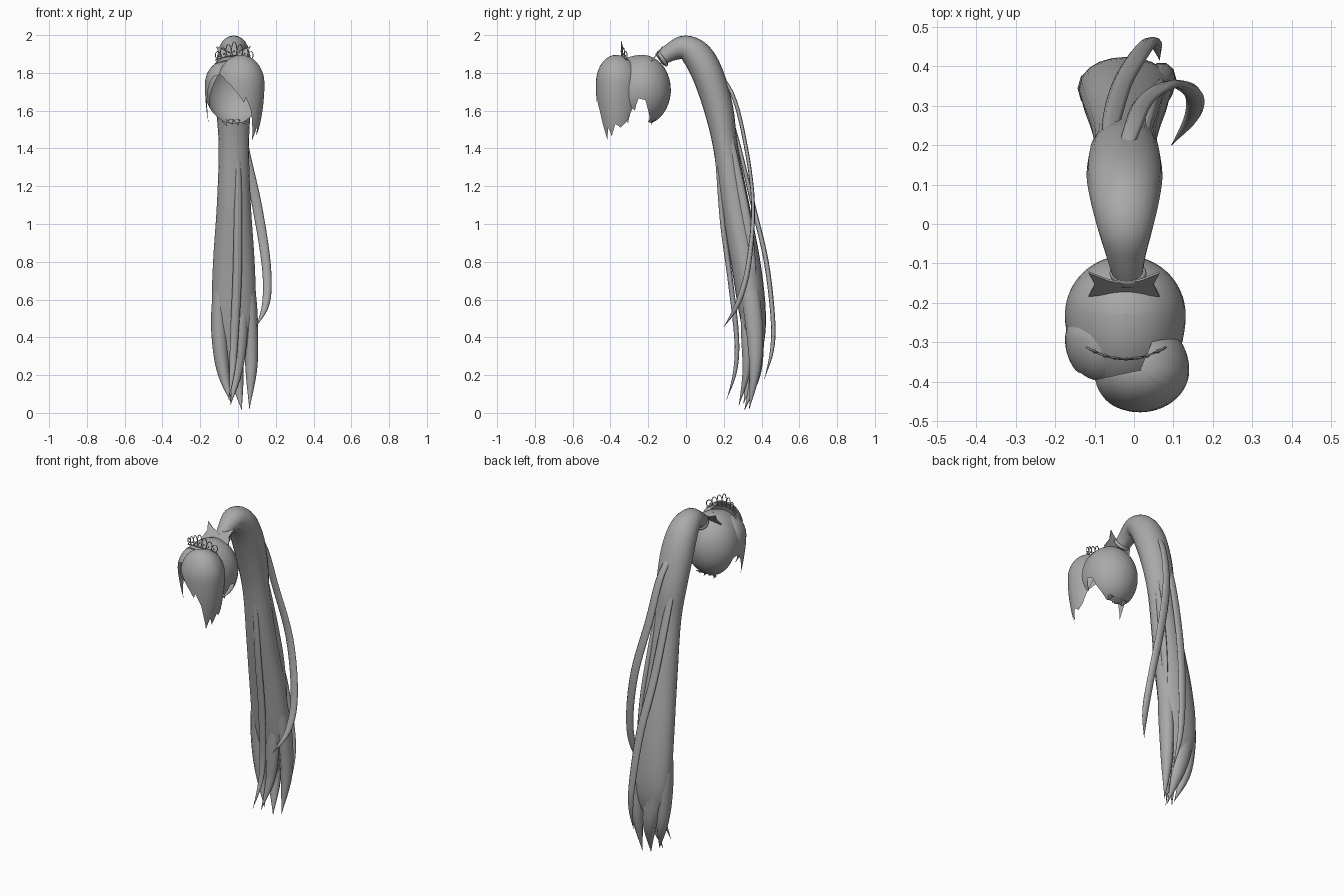
import bpy, bmesh, math
from mathutils import Vector, Matrix

cube = bpy.data.objects.get("Cube")
if cube:
    bpy.data.objects.remove(cube, do_unlink=True)

mat = bpy.data.materials.new("hair_grey")
mat.use_nodes = True
GREY = (0.4, 0.4, 0.4, 1)
mat.diffuse_color = GREY
mat.node_tree.nodes["Principled BSDF"].inputs["Base Color"].default_value = GREY


def finish(name, bm, smooth=True):
    """Turn a bmesh into a named, coloured object."""
    me = bpy.data.meshes.new(name)
    bm.to_mesh(me)
    bm.free()
    me.materials.append(mat)
    ob = bpy.data.objects.new(name, me)
    bpy.context.collection.objects.link(ob)
    for p in me.polygons:
        p.use_smooth = smooth
    return ob


def skin(bm, rows, closed):
    """Bridge neighbouring rows of vertices with quads."""
    for r, s in zip(rows, rows[1:]):
        n = len(r)
        for i in range(n if closed else n - 1):
            j = (i + 1) % n
            bm.faces.new((r[i], r[j], s[j], s[i]))


def spline(pts, steps):
    """Smooth path through control points of any dimension."""
    p = [pts[0]] + list(pts) + [pts[-1]]
    out = []
    for a, b, c, d in zip(p, p[1:], p[2:], p[3:]):
        for k in range(steps):
            t = k / steps
            out.append([0.5 * (2 * y + (z - x) * t + (2 * x - 5 * y + 4 * z - w) * t * t
                               + (3 * y - x - 3 * z + w) * t ** 3)
                        for x, y, z, w in zip(a, b, c, d)])
    return out + [list(pts[-1])]


def lock(name, pts, sides=10, steps=5):
    """Tapered lock of hair; each point is x, y, z, half width, half depth."""
    path = spline(pts, steps)
    bm = bmesh.new()
    rows = []
    for i, q in enumerate(path):
        a, b = path[max(i - 1, 0)], path[min(i + 1, len(path) - 1)]
        tan = (Vector(b[:3]) - Vector(a[:3])).normalized()
        side = (Vector((1, 0, 0)) - tan * tan.x).normalized()
        out = side.cross(tan)
        w, d = max(q[3], 0.001), max(q[4], 0.001)
        ring = []
        for k in range(sides):
            t = math.tau * k / sides
            ring.append(bm.verts.new(Vector(q[:3]) + side * w * math.cos(t) + out * d * math.sin(t)))
        rows.append(ring)
    skin(bm, rows, True)
    bm.faces.new(rows[0])
    bm.faces.new(rows[-1])
    bmesh.ops.recalc_face_normals(bm, faces=bm.faces)
    return finish(name, bm)


def lerp_table(table, a):
    for (a0, z0), (a1, z1) in zip(table, table[1:]):
        if a <= a1:
            return z0 + (z1 - z0) * (a - a0) / (a1 - a0)
    return table[-1][1]


def shell(name, centre, radii, back, edge, step, round_under):
    """Domed sheet of hair whose lower edge height follows the azimuth (0 = front)."""
    cx, cy, cz = centre
    rx, ry, rz = radii
    bm = bmesh.new()
    rows = []
    a0, a1 = edge[0][0], edge[-1][0]
    for i in range(round((a1 - a0) / step) + 1):
        deg = a0 + i * step
        a = math.radians(deg)
        h = (lerp_table(edge, deg) - cz) / rz
        end = math.acos(max(h, -1)) if (h > 0 or round_under) else math.pi / 2 - h
        col = []
        for k in range(17):
            q = max(end * k / 16, 0.01)
            if q < math.pi / 2 or round_under:
                r, z = math.sin(q), cz + rz * math.cos(q)
            else:
                drop = rz * (q - math.pi / 2)
                r, z = 1 - 4 * drop * drop, cz - drop
            dy = -math.cos(a) * r
            col.append(bm.verts.new((cx + rx * r * math.sin(a), cy + dy * (back if dy > 0 else ry), z)))
        rows.append(col)
    skin(bm, rows, False)
    bmesh.ops.remove_doubles(bm, verts=bm.verts, dist=0.0004)
    bmesh.ops.recalc_face_normals(bm, faces=bm.faces)
    if sum(f.normal.dot(f.calc_center_median() - Vector(centre)) for f in bm.faces) < 0:
        bmesh.ops.reverse_faces(bm, faces=bm.faces)
    return finish(name, bm)


# Scalp cap, open at the face, reaching forward under the fringe
cap_half = [(0, 1.8), (36, 1.79), (52, 1.7), (68, 1.63), (76, 1.6), (84, 1.665), (96, 1.655),
            (104, 1.6), (120, 1.54), (180, 1.53)]
cap_edge = [(-a, z) for a, z in reversed(cap_half)] + cap_half[1:]
shell("scalp_cap", (-0.022, -0.23, 1.71), (0.153, 0.21, 0.185), 0.15, cap_edge, 4, True)

# Fringe: wide sweep on the left, short piece on the right
shell("left_fringe", (0.015, -0.37, 1.745), (0.125, 0.107, 0.15), 0.13,
      [(-76, 1.8), (-52, 1.78), (-28, 1.74), (-4, 1.68), (8, 1.64), (12, 1.67), (28, 1.6),
       (36, 1.53), (48, 1.44), (60, 1.51), (72, 1.465), (88, 1.53), (104, 1.51), (120, 1.54),
       (140, 1.63), (156, 1.7)], 4, False)
shell("right_fringe", (-0.068, -0.29, 1.74), (0.107, 0.122, 0.125), 0.08,
      [(-120, 1.7), (-104, 1.65), (-92, 1.62), (-80, 1.53), (-68, 1.65), (-56, 1.72),
       (-40, 1.78), (0, 1.8), (60, 1.82)], 4, False)

# Small wisps at the nape
for i in range(4):
    x = -0.07 + 0.033 * i
    lock("nape_wisp", [(x, -0.16, 1.55, 0.016, 0.004), (x, -0.18, 1.54, 0.011, 0.003),
                       (x + 0.01, -0.18, 1.52 + 0.008 * (i % 2), 0, 0)], 6, 3)

# Main ponytail
lock("ponytail", [
    (-0.015, -0.14, 1.87, .035, .038), (-0.02, -0.08, 1.91, .05, .048),
    (-0.022, -0.01, 1.932, .07, .066), (-0.023, 0.06, 1.89, .087, .08),
    (-0.024, 0.12, 1.78, .096, .083), (-0.024, 0.175, 1.6, .09, .077),
    (-0.022, 0.21, 1.4, .08, .065), (-0.022, 0.26, 1.1, .09, .075),
    (-0.022, 0.315, 0.8, .11, .078), (-0.022, 0.35, 0.55, .116, .072),
    (-0.02, 0.365, 0.38, .095, .05), (-0.02, 0.36, 0.22, .02, .01)], 20)

# Pointed locks at the lower end
lock("right_lock", [(-.085, .31, .8, .025, .035), (-.1, .34, .55, .041, .05), (-.095, .345, .36, .041, .045),
                    (-.075, .34, .2, .03, .03), (-.035, .305, .05, 0, 0)])
lock("left_lock", [(.04, .31, .85, .025, .04), (.06, .345, .6, .038, .05), (.07, .365, .4, .037, .045),
                   (.07, .365, .22, .03, .03), (.06, .335, .02, 0, 0)])
lock("back_lock", [(-.03, .34, .8, .05, .04), (-.04, .37, .55, .07, .045), (-.04, .375, .38, .06, .04),
                   (-.01, .365, .2, .04, .03), (.02, .31, .015, 0, 0)])
lock("inner_lock", [(.02, .31, .65, .03, .025), (.01, .32, .42, .04, .03), (-.005, .32, .22, .028, .022),
                    (-.04, .28, .04, 0, 0)])

# Loose strands hanging away from the tail
lock("left_loose_strand", [
    (-.05, .1, 1.88, .01, .008), (-.005, .24, 1.7, .022, .01), (.03, .315, 1.42, .025, .01),
    (.1, .355, 1.1, .026, .01), (.15, .33, .78, .024, .014), (.148, .275, .58, .02, .014),
    (.095, .2, .455, 0, 0)], 8)
lock("back_loose_strand", [
    (-.07, .18, 1.75, .01, .008), (-.055, .27, 1.45, .024, .01), (-.03, .355, 1.1, .026, .012),
    (.01, .425, .8, .026, .013), (.04, .46, .5, .022, .012), (.055, .455, .33, .016, .01),
    (.065, .415, .18, 0, 0)], 8)
lock("front_loose_strand", [
    (-.01, .15, 1.5, .008, .008), (.0, .17, 1.3, .016, .012), (.0, .195, 1.0, .022, .014),
    (-.005, .235, .7, .024, .014), (-.02, .268, .4, .022, .013), (-.03, .26, .22, .015, .01),
    (-.05, .215, .07, 0, 0)], 8)
lock("side_loose_strand", [
    (.03, .22, 1.5, .01, .02), (.045, .285, 1.2, .016, .025), (.06, .33, .95, .014, .025),
    (.07, .35, .7, .01, .02), (.075, .34, .5, 0, 0)], 8)

# Tie around the tail base
bm = bmesh.new()
tilt = Matrix.Translation((-0.015, -0.125, 1.875)) @ Matrix.Rotation(math.radians(-57), 4, 'X')
rings = []
for i in range(24):
    a = math.tau * i / 24
    ring = []
    for k in range(8):
        b = math.tau * k / 8
        r = 0.039 + 0.008 * math.cos(b)
        ring.append(bm.verts.new(tilt @ Vector((r * math.cos(a), r * math.sin(a), 0.01 * math.sin(b)))))
    rings.append(ring)
skin(bm, rings + rings[:1], True)
bmesh.ops.recalc_face_normals(bm, faces=bm.faces)
finish("hair_tie", bm)

# Flat bow with notched ends, leaning back against the tail
bm = bmesh.new()
half = [(0, -.148), (.045, -.138), (.09, -.12), (.074, -.15), (.09, -.18), (.045, -.174), (0, -.17)]
outline = half + [(-x, y) for x, y in half[-2:0:-1]]
face = bm.faces.new([bm.verts.new((x - 0.025, y, 1.86 + (y + 0.18) * 1.3)) for x, y in outline])
if face.normal.z < 0:
    face.normal_flip()
bmesh.ops.triangulate(bm, faces=bm.faces)
bow = finish("bow", bm, False)
bow.modifiers.new("thickness", 'SOLIDIFY').thickness = 0.006


# Openwork tiara: band, fan of petals and beads on a curved plane
def on_arc(x, z):
    return (x - 0.02, -0.342 + 3 * x * x, z - 2 * x * x)


def wire(name, pts, closed, radius):
    bm = bmesh.new()
    n = len(pts)
    rows = []
    for i, p in enumerate(pts):
        a = pts[(i - 1) % n if closed else max(i - 1, 0)]
        b = pts[(i + 1) % n if closed else min(i + 1, n - 1)]
        t = (Vector(b) - Vector(a)).normalized()
        u = t.cross(Vector((0, 1, 0))).normalized()
        v = t.cross(u)
        rows.append([bm.verts.new(Vector(p) + radius * (u * math.cos(math.tau * k / 5) + v * math.sin(math.tau * k / 5)))
                     for k in range(5)])
    skin(bm, rows + (rows[:1] if closed else []), True)
    bmesh.ops.recalc_face_normals(bm, faces=bm.faces)
    finish(name, bm)


for z in (1.868, 1.888):
    wire("tiara_band", [on_arc(-0.1 + 0.01 * i, z) for i in range(21)], False, 0.003)
for i in range(-3, 4):
    x0, lean = i * 0.027, i * 0.15
    tall = 0.04 - 0.006 * abs(i)
    petal = []
    for k in range(12):
        t = math.tau * k / 12
        u, w = 0.014 * math.sin(t), tall * (1 - math.cos(t))
        petal.append(on_arc(x0 + u + w * math.sin(lean) * 0.5, 1.885 + w))
    wire("tiara_petal", petal, True, 0.0025)
    bm = bmesh.new()
    bmesh.ops.create_icosphere(bm, subdivisions=1, radius=0.006,
                               matrix=Matrix.Translation(on_arc(x0, 1.89 + tall * 0.6)))
    finish("tiara_bead", bm)
